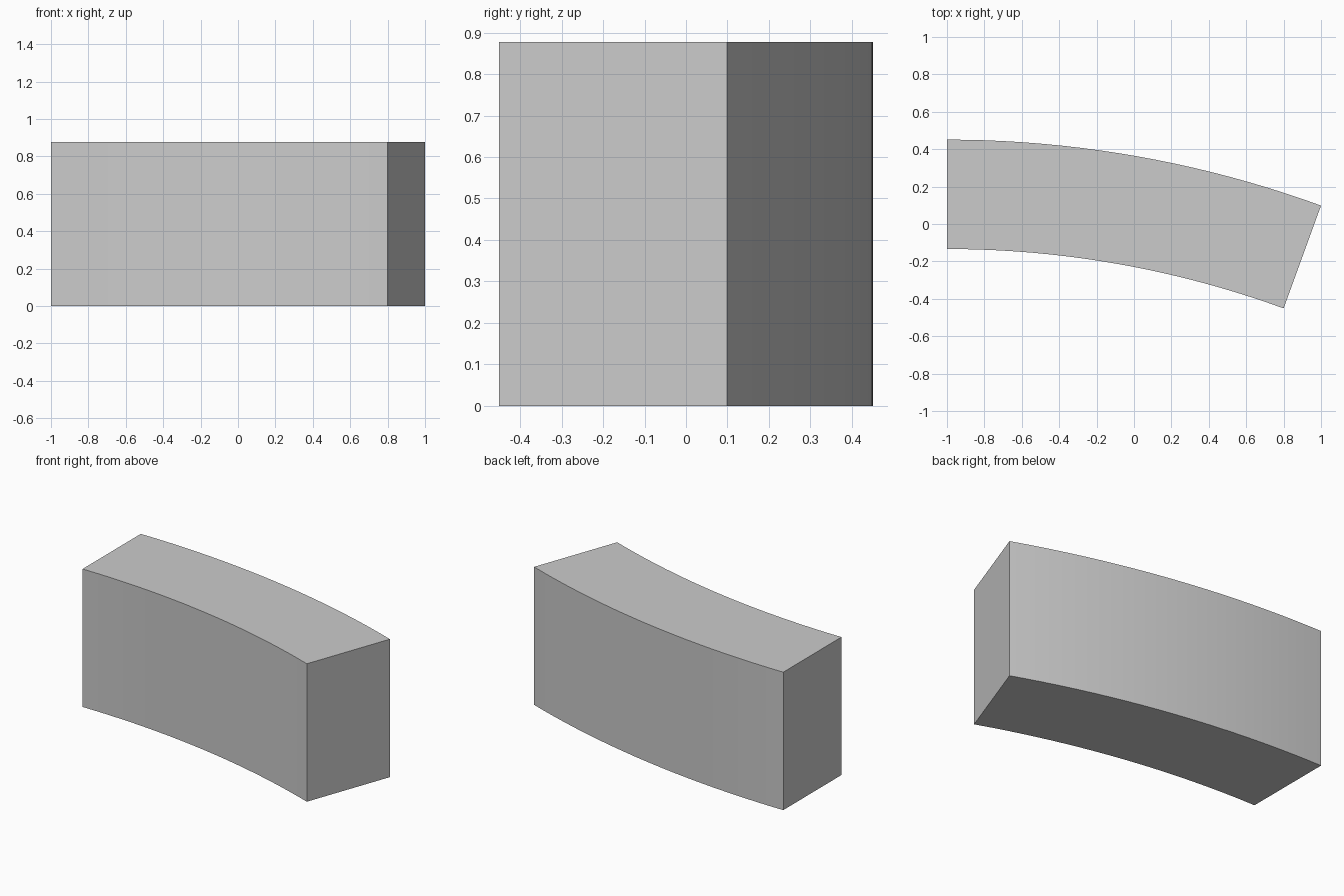
import bpy, bmesh
from math import sin, cos, radians

if "Cube" in bpy.data.objects:
    bpy.data.objects.remove(bpy.data.objects["Cube"])

# Curved block: a 20 degree slice of a thick ring, straight at its left end
SWEEP = radians(20)
SEGMENTS = 20
R_OUT = 2 / sin(SWEEP)
R_IN = 0.9 * R_OUT
HEIGHT = 0.15 * R_OUT
CENTRE_Y = -(R_OUT + R_IN * cos(SWEEP)) / 2


def arc(radius):
    angles = [SWEEP * i / SEGMENTS for i in range(SEGMENTS + 1)]
    return [(-1 + radius * sin(a), CENTRE_Y + radius * cos(a), 0) for a in angles]


# Plan outline, then extruded upwards
bm = bmesh.new()
outline = arc(R_OUT) + arc(R_IN)[::-1]
base = bm.faces.new([bm.verts.new(p) for p in outline])
top = bmesh.ops.extrude_face_region(bm, geom=[base], use_keep_orig=True)
bmesh.ops.translate(bm, vec=(0, 0, HEIGHT),
                    verts=[v for v in top["geom"] if isinstance(v, bmesh.types.BMVert)])
bmesh.ops.recalc_face_normals(bm, faces=bm.faces)

mesh = bpy.data.meshes.new("curved_block")
bm.to_mesh(mesh)
bm.free()
block = bpy.data.objects.new("curved_block", mesh)
bpy.context.collection.objects.link(block)

# Smooth curved sides with crisp edges
bpy.context.view_layer.objects.active = block
block.select_set(True)
bpy.ops.object.shade_smooth_by_angle(angle=radians(30))
